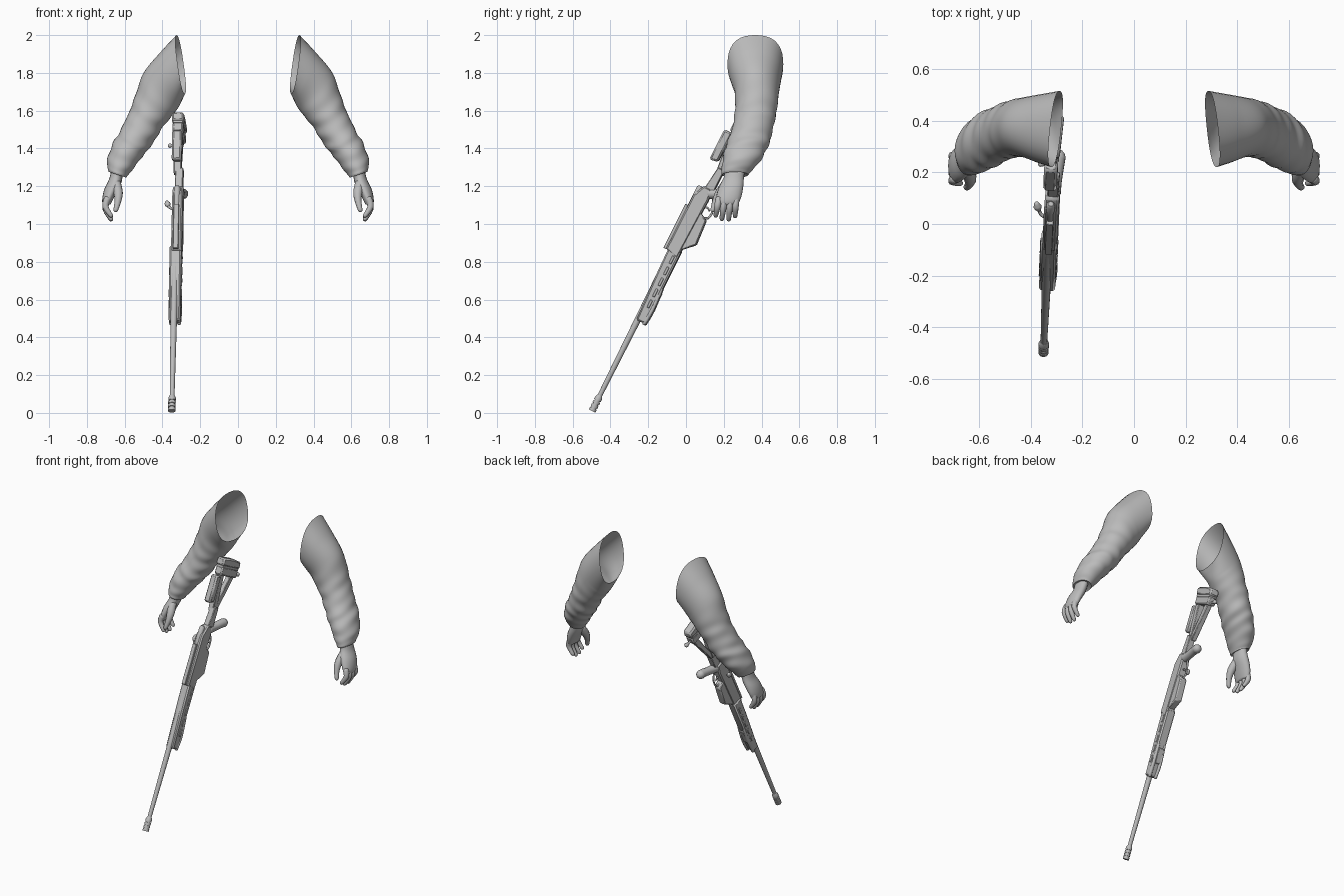
import bpy, bmesh, math
from mathutils import Vector, Matrix

if "Cube" in bpy.data.objects:
    bpy.data.objects.remove(bpy.data.objects["Cube"])

grey = bpy.data.materials.new("plain_grey")
grey.diffuse_color = (0.5, 0.5, 0.5, 1)
grey.use_nodes = True
grey.node_tree.nodes["Principled BSDF"].inputs["Base Color"].default_value = grey.diffuse_color


def finish(name, bm, matrix=None, angle=35, bevel=0):
    bmesh.ops.recalc_face_normals(bm, faces=bm.faces)
    me = bpy.data.meshes.new(name)
    bm.to_mesh(me)
    bm.free()
    me.materials.append(grey)
    ob = bpy.data.objects.new(name, me)
    bpy.context.collection.objects.link(ob)
    if matrix:
        ob.matrix_world = matrix
    if bevel:
        m = ob.modifiers.new("edge", 'BEVEL')
        m.width, m.segments = bevel, 1
    bpy.ops.object.select_all(action='DESELECT')
    ob.select_set(True)
    bpy.context.view_layer.objects.active = ob
    bpy.ops.object.shade_smooth_by_angle(angle=math.radians(angle))
    return ob


def loft(bm, rings, cap0=True, cap1=True):
    vs = [[bm.verts.new(p) for p in r] for r in rings]
    n = len(vs[0])
    for a, b in zip(vs, vs[1:]):
        for i in range(n):
            bm.faces.new((a[i], a[(i + 1) % n], b[(i + 1) % n], b[i]))
    if cap0:
        bm.faces.new(vs[0])
    if cap1:
        bm.faces.new(vs[-1])


def spline(rows, t):
    """Smooth interpolation through rows of numbers."""
    i = min(int(t), len(rows) - 2)
    f = t - i
    g = [rows[max(0, min(len(rows) - 1, i + k))] for k in (-1, 0, 1, 2)]
    return [0.5 * (2 * b + (c - a) * f + (2 * a - 5 * b + 4 * c - d) * f * f
                   + (3 * b - a - 3 * c + d) * f ** 3) for a, b, c, d in zip(*g)]


def tube(bm, path, radii, n=10, steps=3):
    """Rounded tube along a smooth path, with domed ends."""
    rows = [list(p) + [r] for p, r in zip(path, radii)]
    m = (len(rows) - 1) * steps
    pts = [spline(rows, k / steps) for k in range(m + 1)]
    rings = []
    for k, q in enumerate(pts):
        d = (Vector(pts[min(k + 1, m)][:3]) - Vector(pts[max(k - 1, 0)][:3])).normalized()
        u = d.cross(Vector((0.3, 1, 0.1))).normalized()
        v = d.cross(u)
        c, r = Vector(q[:3]), q[3]
        ends = [(-0.6, 0.5)] if k == 0 else []
        ends.append((0, 1))
        if k == m:
            ends += [(0.55, 0.8), (0.9, 0.4)]
        for off, sc in ends:
            rings.append([c + d * r * off + (u * math.cos(j * math.tau / n)
                          + v * math.sin(j * math.tau / n)) * r * sc for j in range(n)])
    loft(bm, rings)


# sleeve sections: inner x, inner z, outer x, outer z, front y, back y
SLEEVE = [
    (.282, 1.69, .325, 2.0, .22, .515), (.297, 1.655, .41, 1.91, .236, .505),
    (.32, 1.61, .50, 1.80, .257, .493), (.36, 1.56, .545, 1.675, .259, .483),
    (.41, 1.495, .58, 1.585, .252, .468), (.455, 1.42, .62, 1.50, .23, .45),
    (.50, 1.365, .66, 1.43, .207, .428), (.545, 1.305, .692, 1.345, .193, .385),
    (.587, 1.252, .688, 1.285, .187, .335)]


def build_arm(side):
    tag = "right" if side > 0 else "left"
    flip = lambda p: Vector((p[0] * side, p[1], p[2]))
    # sleeve, open at the shoulder and wrinkled toward the cuff
    steps, n, rings = 9, 36, []
    total = (len(SLEEVE) - 1) * steps
    for k in range(total + 1):
        t = k / steps
        ix, iz, ox, oz, y0, y1 = spline(SLEEVE, t)
        c = Vector(((ix + ox) / 2, (y0 + y1) / 2, (iz + oz) / 2))
        a = Vector(((ox - ix) / 2, 0, (oz - iz) / 2))
        b = Vector((-0.016 * max(0, 1 - t / 3), (y1 - y0) / 2, 0))
        amp = 0.02 * max(0, min(1, (t - 2) / 2)) * min(1, (8 - t) * 2)
        ring = []
        for j in range(n):
            w = j * math.tau / n
            s = 1 + amp * (math.sin(t * 6.5 + 2.4 * math.sin(w + .4))
                           + .7 * math.sin(2 * w + t * 4.3 + 1)
                           + .5 * math.sin(3 * w - t * 5.1))
            # slightly boxy section near the shoulder
            s *= 1 + .07 * max(0, 1 - t / 2) * math.sin(2 * w) ** 2
            ring.append(flip(c + (a * math.cos(w) + b * math.sin(w)) * s))
        rings.append(ring)
    cuff = sum(rings[-1], Vector()) / n
    rings.append([cuff + (p - cuff) * .93 + Vector((0, 0, -.008)) for p in rings[-1]])
    rings.append([cuff + (p - cuff) * .6 for p in rings[-2]])
    bm = bmesh.new()
    loft(bm, rings, cap0=False)
    finish("sleeve_" + tag, bm, angle=60)

    # palm
    palm = [(.637, .258, 1.285, .036, .054), (.647, .253, 1.245, .037, .054),
            (.663, .24, 1.2, .044, .064), (.682, .228, 1.15, .036, .067),
            (.691, .22, 1.115, .026, .061), (.689, .217, 1.1, .014, .05)]
    rings = []
    for k in range(16):
        x, y, z, rx, ry = spline(palm, k / 3)
        rings.append([flip((x + rx * math.cos(w), y + ry * math.sin(w),
                            z - .3 * rx * math.cos(w)))
                      for w in (j * math.tau / 18 for j in range(18))])
    bm = bmesh.new()
    loft(bm, rings)
    finish("palm_" + tag, bm, angle=60)

    # fingers curling slightly inward, and the thumb
    bm = bmesh.new()
    for ya, yb, tip in ((.175, .158, 1.045), (.205, .19, 1.027),
                        (.235, .226, 1.025), (.264, .26, 1.042)):
        mid = (1.13 + tip) / 2
        tube(bm, [flip(p) for p in ((.691, ya, 1.135), (.702, (ya + yb) / 2, mid + .005),
                                    (.673, yb, tip))], (.019, .017, .012))
    tube(bm, [flip(p) for p in ((.645, .215, 1.215), (.634, .18, 1.165),
                                (.636, .157, 1.12), (.647, .142, 1.075))],
         (.026, .025, .018, .013))
    finish("fingers_" + tag, bm, angle=60)


for side in (1, -1):
    build_arm(side)

# rifle frame: local x across, y from muzzle to butt, z toward the sights
D = Vector((.019, .447, .894)).normalized()
W = Vector((.1, .894, -.447))
W = (W - D * W.dot(D)).normalized()
L = W.cross(D)
FRAME = Matrix.Translation((-.35, -.487, .03)) @ Matrix((L, D, -W)).transposed().to_4x4()


def plate(name, outline, half, x=0, bevel=.004):
    """Side outline (along, up) extruded across the rifle."""
    bm = bmesh.new()
    loft(bm, [[(x + sx * half, s, u) for s, u in outline] for sx in (-1, 1)])
    return finish(name, bm, FRAME, bevel=bevel)


def lathe(name, profile, x=0, z=0, n=16):
    """Turned part along the rifle from (along, radius) pairs."""
    bm = bmesh.new()
    loft(bm, [[(x + r * math.cos(j * math.tau / n), s, z + r * math.sin(j * math.tau / n))
               for j in range(n)] for s, r in profile])
    return finish(name, bm, FRAME)


def rod(name, path, radii):
    bm = bmesh.new()
    tube(bm, path, radii)
    return finish(name, bm, FRAME, angle=60)


def box(s0, s1, u0, u1):
    return [(s0, u0), (s1, u0), (s1, u1), (s0, u1)]


# barrel and grooved muzzle brake
lathe("barrel", [(.05, .0125), (.45, .0165), (.93, .021)])
brake = [(-.022, .013), (-.022, .02)]
for i in range(3):
    s = -.006 + i * .02
    brake += [(s, .02), (s, .015), (s + .006, .015), (s + .006, .02)]
lathe("muzzle_brake", brake + [(.055, .02), (.07, .013)])

# forend with side slots
plate("forend", [(.515, -.042), (.53, -.048), (.95, -.048), (.95, .022), (.80, .018), (.515, .004)],
      .031, x=.003, bevel=.008)
for i in range(5):
    for sx in (-1, 1):
        plate("forend_slot_rim", box(.60 + i * .065, .645 + i * .065, -.03, -.016), .003,
              .003 + sx * .032, .002)

# folded bipod legs
for sx in (-1, 1):
    rod("bipod_leg", [(.003 + sx * .021, .515, -.042), (.003 + sx * .024, .60, -.048),
                      (.003 + sx * .021, .72, -.042)], (.011, .011, .009))
plate("bipod_mount", box(.60, .70, -.055, -.035), .02)

# receiver, sight rail and magazine well
plate("receiver", [(.90, -.045), (1.25, -.055), (1.31, -.045), (1.31, .0), (1.24, .03), (.92, .032)],
      .028, x=.008, bevel=.008)
plate("sight_rail", box(.92, 1.18, .03, .048), .014, x=.006, bevel=.002)
plate("magazine", [(.94, -.03), (1.18, -.035), (1.15, -.093), (1.01, -.103)], .024, x=.008,
      bevel=.006)
lathe("bolt_body", [(1.17, .012), (1.18, .017), (1.29, .017), (1.30, .01)], x=.005, z=.018)

# bolt handle and knob
rod("bolt_handle", [(-.015, 1.17, .012), (-.033, 1.18, .005), (-.045, 1.205, -.008)],
    (.008, .007, .006))
rod("bolt_knob", [(-.042, 1.195, -.004), (-.047, 1.208, -.01), (-.051, 1.22, -.014)],
    (.01, .016, .012))

# trigger guard, trigger and pistol grip
rod("trigger_guard", [(.008, 1.155, -.05), (.008, 1.165, -.093), (.008, 1.215, -.098),
                      (.008, 1.27, -.07)], (.006, .006, .006, .006))
rod("trigger", [(.008, 1.21, -.05), (.008, 1.213, -.068), (.008, 1.203, -.082)],
    (.005, .005, .004))
rod("pistol_grip", [(.01, 1.285, -.04), (.013, 1.305, -.085), (.016, 1.335, -.14),
                    (.016, 1.345, -.165)], (.03, .026, .027, .029))

# skeleton stock: neck, two struts, cheek rest and butt pad
plate("stock_neck", [(1.28, -.005), (1.43, -.022), (1.43, -.06), (1.28, -.06)], .021, x=.01)
plate("upper_strut", [(1.40, -.022), (1.66, .005), (1.66, -.035), (1.40, -.058)], .02)
plate("lower_strut", [(1.40, -.035), (1.66, -.11), (1.66, -.15), (1.40, -.065)], .017)
plate("cheek_rest", [(1.447, .04), (1.625, .04), (1.625, -.01), (1.455, -.008)], .026, bevel=.01)
plate("butt_block", box(1.63, 1.685, -.155, .01), .028, bevel=.008)
plate("butt_pad", [(1.69, -.16), (1.735, -.155), (1.745, -.08), (1.74, .02), (1.69, .018)],
      .032, bevel=.01)
plate("butt_spacer", box(1.68, 1.695, -.15, .01), .026, bevel=0)

# rear support foot and cheek adjuster
rod("rear_support", [(0, 1.65, -.14), (0, 1.652, -.17), (0, 1.655, -.19)], (.008, .008, .015))
rod("cheek_knob", [(-.015, 1.56, -.02), (-.03, 1.56, -.02), (-.042, 1.56, -.02)],
    (.008, .008, .012))
